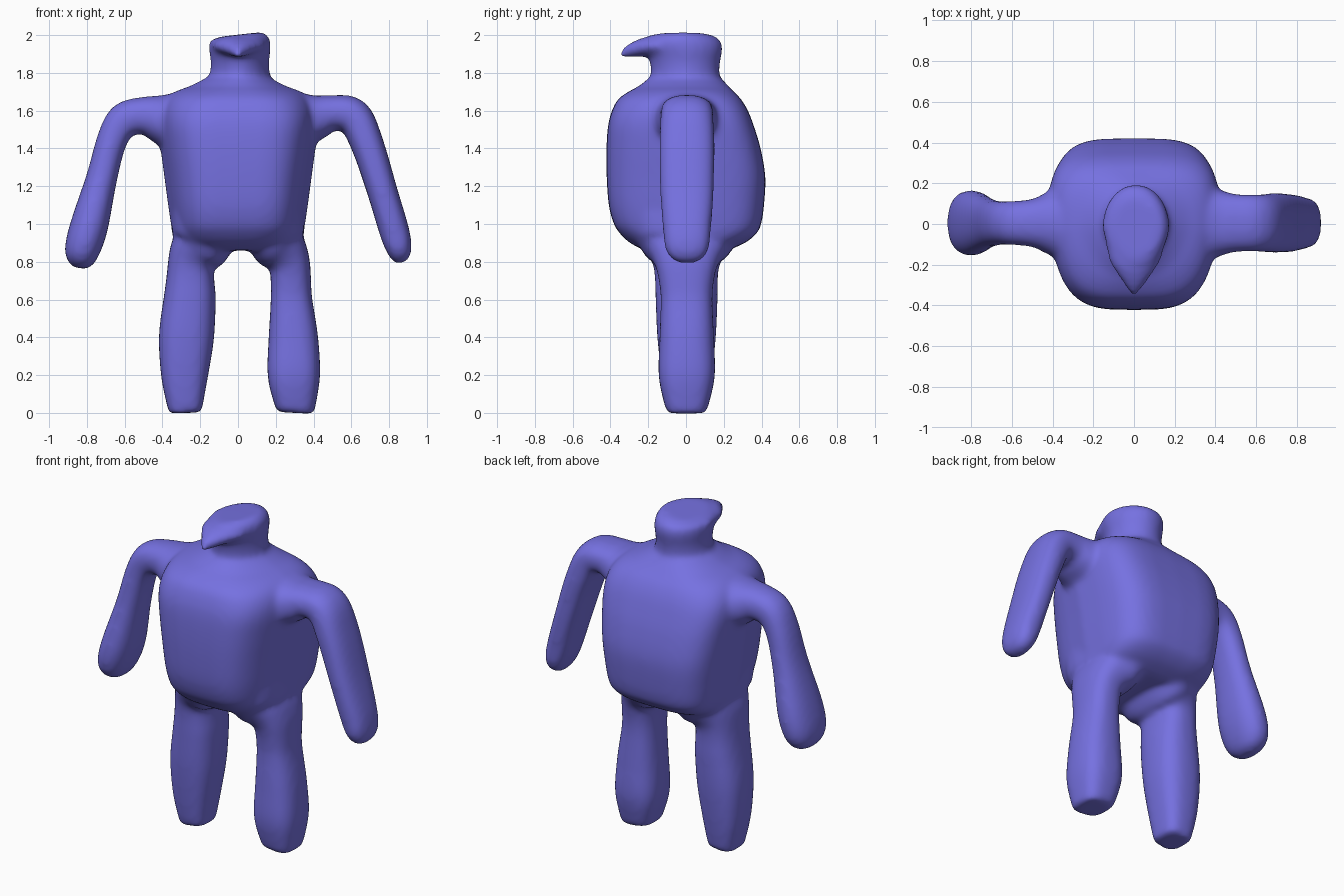
import bpy, bmesh, math
from mathutils import Vector

bm = bmesh.new()
SIDES = 40


def spline(rows, steps=5):
    """Catmull-Rom interpolation through the section rows."""
    out = []
    for i in range(len(rows) - 1):
        p0, p1, p2, p3 = (rows[max(0, min(len(rows) - 1, i + k))] for k in (-1, 0, 1, 2))
        for s in range(steps):
            t = s / steps
            out.append([0.5 * (2 * b + (c - a) * t + (2 * a - 5 * b + 4 * c - d) * t * t
                               + (3 * b - a - 3 * c + d) * t ** 3)
                        for a, b, c, d in zip(p0, p1, p2, p3)])
    out.append(list(rows[-1]))
    return out


def tube(rows, taper=0.0, along_y=False):
    """Loft superellipses along a path. Row: path a, z, half width, half depth, depth centre, exponent."""
    rows = spline(rows)
    rings = []
    for i, (a, z, hu, hv, vc, n) in enumerate(rows):
        p, q = rows[max(0, i - 1)], rows[min(len(rows) - 1, i + 1)]
        t = Vector((q[0] - p[0], q[1] - p[1])).normalized()
        ring = []
        for k in range(SIDES):
            ang = 2 * math.pi * k / SIDES
            c, s = math.cos(ang), math.sin(ang)
            u = math.copysign(abs(c) ** (2 / n), c)
            v = math.copysign(abs(s) ** (2 / n), s)
            u *= hu * (1 + taper * min(v, 0))      # narrower towards the front
            pa, pz, pv = a + u * t.y, z - u * t.x, vc + v * hv
            ring.append(bm.verts.new((pv, pa, pz) if along_y else (pa, pv, pz)))
        rings.append(ring)
    for r, s in zip(rings, rings[1:]):
        for k in range(SIDES):
            j = (k + 1) % SIDES
            bm.faces.new((r[k], r[j], s[j], s[k]))
    bm.faces.new(rings[0])
    bm.faces.new(rings[-1])


# torso
tube([(0, .86, .26, .22, 0, 3), (0, .90, .325, .305, .008, 3.3), (0, .95, .345, .362, .012, 3.8),
      (0, 1.0, .355, .39, .008, 4), (0, 1.1, .37, .411, .002, 4), (0, 1.25, .39, .42, 0, 4),
      (0, 1.4, .41, .408, -.013, 4), (0, 1.52, .422, .386, -.027, 4), (0, 1.6, .415, .36, -.032, 3.8),
      (0, 1.66, .385, .326, -.034, 3.5), (0, 1.70, .335, .28, -.026, 3), (0, 1.73, .255, .238, -.012, 2.5),
      (0, 1.77, .177, .194, -.007, 2.2)], taper=.2)

# neck and head
tube([(.006, 1.70, .21, .21, 0, 2), (.008, 1.76, .172, .19, -.005, 2), (.01, 1.80, .158, .181, -.004, 2),
      (.01, 1.86, .155, .187, -.006, 2), (.01, 1.91, .162, .202, -.01, 2), (.01, 1.95, .164, .213, -.02, 2),
      (.01, 1.982, .155, .198, -.025, 2), (.008, 2.003, .115, .15, -.025, 2)], taper=.15)

# hooked beak
tube([(-.06, 1.94, .055, .148, .006, 2), (-.15, 1.942, .054, .137, .005, 2), (-.2, 1.94, .052, .116, .004, 2),
      (-.25, 1.93, .046, .084, .003, 2), (-.3, 1.915, .036, .048, .002, 2),
      (-.33, 1.898, .025, .026, 0, 2), (-.344, 1.885, .015, .014, 0, 2)], along_y=True)

# arm on the -x side
tube([(-.3, 1.53, .16, .2, .005, 2.2), (-.36, 1.545, .15, .18, .005, 2.2), (-.43, 1.562, .124, .15, .005, 2.2),
      (-.5, 1.574, .099, .118, .005, 2.3),
      (-.6, 1.55, .094, .108, .005, 2.3), (-.665, 1.45, .081, .109, .005, 2.3), (-.72, 1.25, .082, .123, .005, 2.3),
      (-.785, 1.0, .1, .158, .005, 2.3), (-.822, .87, .095, .153, .005, 2.3),
      (-.832, .80, .072, .117, .005, 2.3), (-.836, .766, .035, .06, .005, 2.3)])

# arm on the +x side
tube([(.3, 1.54, .155, .2, .005, 2.3), (.36, 1.553, .14, .185, .005, 2.3), (.43, 1.57, .116, .16, .005, 2.4),
      (.5, 1.588, .094, .142, .005, 2.4), (.61, 1.57, .096, .14, .005, 2.4), (.685, 1.42, .087, .146, .005, 2.6),
      (.765, 1.17, .08, .142, .005, 2.6),
      (.828, .96, .079, .126, .005, 2.6), (.852, .87, .068, .115, .005, 2.6),
      (.86, .82, .049, .086, .005, 2.6), (.864, .795, .026, .045, .005, 2.6)])

# leg on the -x side
tube([(-.18, 1.05, .17, .3, 0, 2.6), (-.19, .91, .165, .26, .003, 2.6), (-.232, .84, .135, .205, .003, 2.6),
      (-.25, .78, .122, .175, .002, 2.6), (-.253, .7, .128, .166, .002, 2.6), (-.256, .6, .138, .164, .003, 2.6),
      (-.273, .4, .146, .155, .003, 2.6), (-.283, .2, .125, .133, .003, 2.8), (-.281, .05, .097, .109, .003, 3),
      (-.28, 0, .087, .096, .003, 3)])

# leg on the +x side
tube([(.19, 1.05, .16, .3, 0, 2.6), (.205, .91, .15, .26, .003, 2.6), (.25, .84, .124, .2, .003, 2.6),
      (.274, .78, .109, .165, .002, 2.6), (.28, .7, .107, .146, .002, 2.6), (.283, .6, .11, .137, .003, 2.6),
      (.293, .4, .131, .144, .004, 2.6), (.296, .2, .139, .149, .004, 2.8), (.303, .05, .111, .119, .003, 3),
      (.302, 0, .096, .101, .003, 3)])

# one fused, softly blended figure
bmesh.ops.recalc_face_normals(bm, faces=bm.faces[:])
mesh = bpy.data.meshes.new("figure_body")
bm.to_mesh(mesh)
bm.free()
body = bpy.data.objects.new("figure_body", mesh)
bpy.context.collection.objects.link(body)

mat = bpy.data.materials.new("violet_blue")
mat.diffuse_color = (.18, .165, .75, 1)
mesh.materials.append(mat)

fuse = body.modifiers.new("fuse", 'REMESH')
fuse.mode = 'VOXEL'
fuse.voxel_size = .015
fuse.use_smooth_shade = True
blend = body.modifiers.new("blend", 'SMOOTH')
blend.factor = .5
blend.iterations = 16
